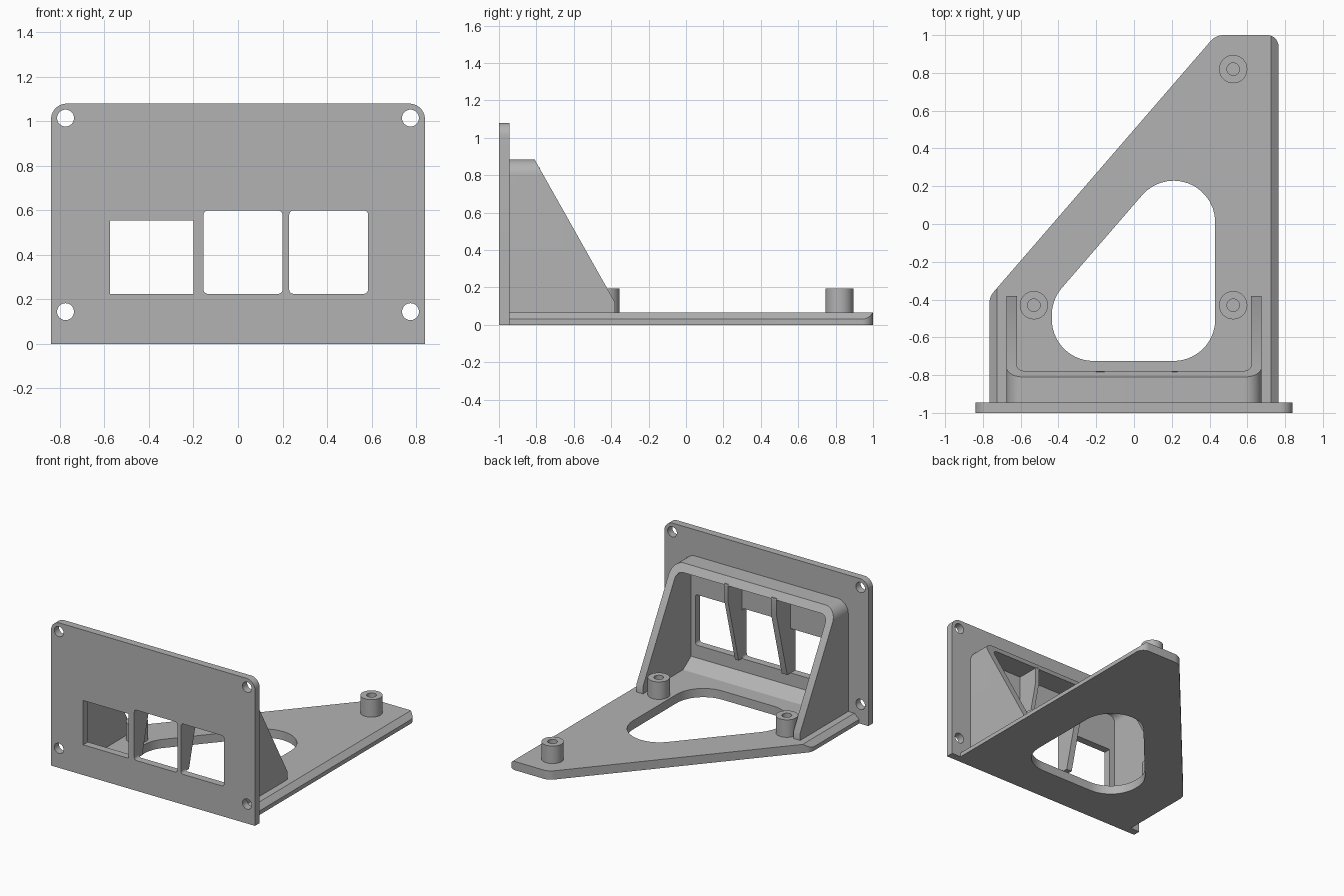
import bpy, bmesh, math
from mathutils import Vector

if "Cube" in bpy.data.objects:
    bpy.data.objects.remove(bpy.data.objects["Cube"], do_unlink=True)

grey = bpy.data.materials.new("matte_grey")
grey.use_nodes = True
grey.diffuse_color = (0.45, 0.45, 0.45, 1)
grey.node_tree.nodes["Principled BSDF"].inputs["Base Color"].default_value = (0.45, 0.45, 0.45, 1)

# Mapping of a flat profile (u, v) and depth d to space
AXES = {
    "x": lambda u, v, d: (d, u, v),
    "y": lambda u, v, d: (u, d, v),
    "z": lambda u, v, d: (u, v, d),
}


def rounded(corners, steps=10):
    """Closed outline from (u, v, radius) corners with filleted arcs."""
    out = []
    for i, (u, v, r) in enumerate(corners):
        p = Vector((u, v))
        if r == 0:
            out.append(p)
            continue
        a = (Vector(corners[i - 1][:2]) - p).normalized()
        b = (Vector(corners[(i + 1) % len(corners)][:2]) - p).normalized()
        half = a.angle(b) / 2
        centre = p + (a + b).normalized() * r / math.sin(half)
        start = p + a * r / math.tan(half) - centre
        end = p + b * r / math.tan(half) - centre
        sweep = math.atan2(start.x * end.y - start.y * end.x, start.dot(end))
        for k in range(steps + 1):
            t = sweep * k / steps
            c, s = math.cos(t), math.sin(t)
            out.append(centre + Vector((start.x * c - start.y * s, start.x * s + start.y * c)))
    return out


def rect(u0, u1, v0, v1, r=0):
    return rounded([(u0, v0, r), (u1, v0, r), (u1, v1, r), (u0, v1, r)], 5)


def circle(u, v, r, n=32):
    return [Vector((u + r * math.cos(math.tau * k / n), v + r * math.sin(math.tau * k / n)))
            for k in range(n)]


def prism(name, loops, axis, d0, d1, cuts=()):
    """Extrude an outline with holes, then slice it with (point, normal) planes."""
    bm = bmesh.new()
    edges = []
    for loop in loops:
        vs = [bm.verts.new(AXES[axis](p.x, p.y, d0)) for p in loop]
        edges += [bm.edges.new((vs[i - 1], vs[i])) for i in range(len(vs))]
    bmesh.ops.triangle_fill(bm, edges=edges, use_beauty=True)
    ext = bmesh.ops.extrude_face_region(bm, geom=bm.faces[:])
    moved = [g for g in ext["geom"] if isinstance(g, bmesh.types.BMVert)]
    bmesh.ops.translate(bm, verts=moved, vec=AXES[axis](0, 0, d1 - d0))
    for point, normal in cuts:
        bmesh.ops.bisect_plane(bm, geom=bm.verts[:] + bm.edges[:] + bm.faces[:],
                               plane_co=point, plane_no=normal, clear_outer=True)
        rim = [e for e in bm.edges if e.is_boundary]
        bmesh.ops.triangle_fill(bm, edges=rim, use_beauty=True)
    bmesh.ops.recalc_face_normals(bm, faces=bm.faces[:])
    mesh = bpy.data.meshes.new(name)
    bm.to_mesh(mesh)
    bm.free()
    mesh.materials.append(grey)
    ob = bpy.data.objects.new(name, mesh)
    bpy.context.collection.objects.link(ob)
    bpy.ops.object.select_all(action="DESELECT")
    ob.select_set(True)
    bpy.context.view_layer.objects.active = ob
    bpy.ops.object.shade_smooth_by_angle(angle=math.radians(30))
    return ob


FRONT, BACK, FLOOR = -1.0, -0.945, 0.065

# Front plate with screw holes and three openings
plate = [rounded([(-0.84, 0, 0), (0.84, 0, 0), (0.84, 1.08, 0.07), (-0.84, 1.08, 0.07)])]
plate += [circle(x, z, 0.038) for x in (-0.775, 0.775) for z in (0.145, 1.015)]
plate += [rect(-0.575, -0.2, 0.225, 0.555),
          rect(-0.155, 0.2, 0.225, 0.6, 0.02),
          rect(0.23, 0.585, 0.225, 0.6, 0.02)]
prism("front_plate", plate, "y", FRONT, BACK)

# Base tray with a rounded cutout and bevelled long sides
outline = rounded([(-0.765, BACK, 0), (0.765, BACK, 0), (0.765, 1, 0.06),
                   (0.433, 1, 0.09), (-0.765, -0.385, 0.09)])
cutout = rounded([(-0.435, -0.725, 0.22), (0.43, -0.725, 0.22),
                  (0.43, 0.6, 0.22), (-0.435, -0.4, 0.22)], 14)
bevels = [((s * 0.765, 0, 0.03), (s * 0.035, 0, 0.04)) for s in (-1, 1)]
prism("base_tray", [outline, cutout], "z", 0, FLOOR, bevels)

# Hood: an arch sliced by a slope
arch = rounded([(-0.675, 0.05, 0), (-0.675, 0.885, 0.09), (0.675, 0.885, 0.09), (0.675, 0.05, 0),
                (0.62, 0.05, 0), (0.62, 0.83, 0.05), (-0.62, 0.83, 0.05), (-0.62, 0.05, 0)])
prism("hood", [arch], "y", BACK, -0.38, [((0, -0.81, 0.885), (0, 0.755, 0.425))])

# Ribs between the openings
rib = [Vector(p) for p in ((BACK, 0.84), (-0.78, 0.84), (-0.78, 0.71), (-0.905, 0.225), (BACK, 0.225))]
for name, x0, x1 in (("right_rib", -0.2, -0.155), ("left_rib", 0.2, 0.23)):
    prism(name, [rib], "x", x0, x1)

# Sloped fillet where plate meets tray
wedge = [Vector(p) for p in ((BACK, 0.05), (BACK, 0.13), (-0.85, FLOOR), (-0.85, 0.05))]
prism("plate_fillet", [wedge], "x", -0.63, 0.63)

# Screw posts
for name, x, y in (("rear_post", 0.525, 0.82), ("left_post", 0.525, -0.43), ("right_post", -0.53, -0.43)):
    prism(name, [circle(x, y, 0.075), circle(x, y, 0.033)], "z", 0.05, 0.195)
